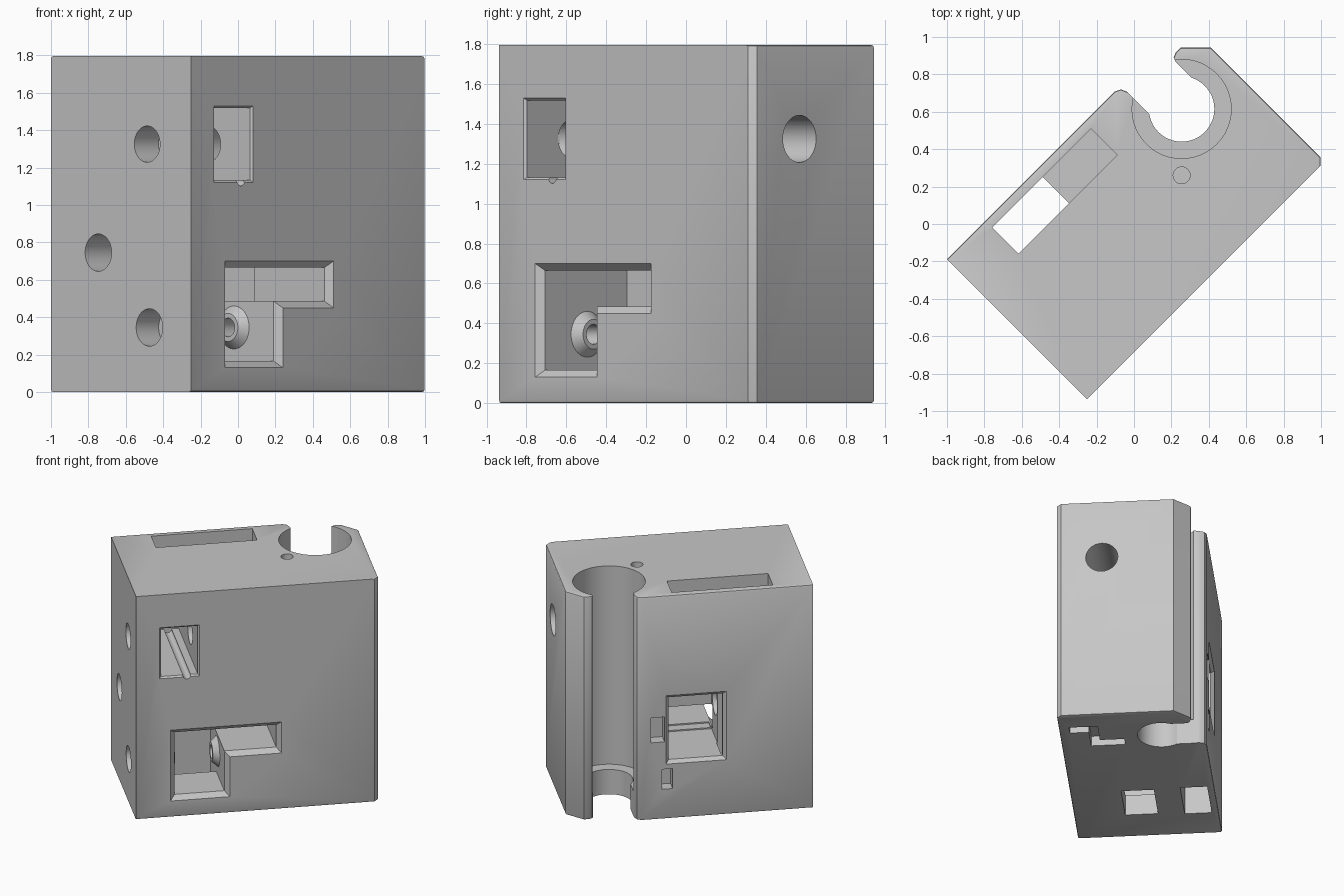
import bpy, bmesh, math
from mathutils import Matrix, Vector

if "Cube" in bpy.data.objects:
    bpy.data.objects.remove(bpy.data.objects["Cube"], do_unlink=True)

H = 1.795
LEFT, RIGHT, FRONT, BACK = -0.84, 0.958, -0.485, 0.573
TURN = Matrix.Rotation(math.radians(45), 4, "Z")

grey = bpy.data.materials.new("light grey plastic")
grey.use_nodes = True
grey.diffuse_color = (0.57, 0.57, 0.57, 1)
grey.node_tree.nodes["Principled BSDF"].inputs["Base Color"].default_value = grey.diffuse_color


def make(name, bm):
    bmesh.ops.recalc_face_normals(bm, faces=bm.faces)
    mesh = bpy.data.meshes.new(name)
    bm.to_mesh(mesh)
    bm.free()
    mesh.materials.append(grey)
    ob = bpy.data.objects.new(name, mesh)
    bpy.context.collection.objects.link(ob)
    return ob


def loft(rings, closed=False):
    """Skin a list of equal point loops; cap the ends unless closed."""
    bm = bmesh.new()
    loops = [[bm.verts.new(p) for p in ring] for ring in rings]
    n = len(loops[0])
    pairs = list(zip(loops, loops[1:])) + ([(loops[-1], loops[0])] if closed else [])
    for a, b in pairs:
        for i in range(n):
            bm.faces.new((a[i], a[(i + 1) % n], b[(i + 1) % n], b[i]))
    if not closed:
        bm.faces.new(loops[0])
        bm.faces.new(loops[-1])
    return bm


def circle(axis, centre, r, n=48):
    pts = []
    for i in range(n):
        a = 2 * math.pi * i / n
        c, s = r * math.cos(a), r * math.sin(a)
        off = {"u": (0, c, s), "v": (c, 0, s), "z": (c, s, 0)}[axis]
        pts.append(Vector(centre) + Vector(off))
    return pts


cutters = []


def cut(bm):
    ob = make("cutter", bm)
    ob.hide_render = True
    cutters.append(ob)


def cut_box(u0, u1, v0, v1, z0, z1):
    cut(loft([[(u0, v0, z), (u1, v0, z), (u1, v1, z), (u0, v1, z)] for z in (z0, z1)]))


def cut_round(axis, centre, r, length):
    step = Vector({"u": (length, 0, 0), "v": (0, length, 0), "z": (0, 0, length)}[axis])
    cut(loft([circle(axis, centre, r), circle(axis, Vector(centre) + step, r)]))


def cut_window(u0, u1, z0, z1, face, inner, c=0.035):
    """Rectangular opening in a front or back face, with a chamfered mouth."""
    d = 1 if inner > face else -1
    rings = []
    for v, i in ((face - d * c, -c), (face + d * c, c), (inner, c)):
        rings.append([(u0 + i, v, z0 + i), (u1 - i, v, z0 + i),
                      (u1 - i, v, z1 - i), (u0 + i, v, z1 - i)])
    cut(loft(rings))


# Body: clamp outline with a slotted arm, extruded and chamfered
outline = [(LEFT, FRONT), (0.926, FRONT), (RIGHT, -0.453), (RIGHT, 0.375),
           (0.843, 0.49), (0.805, 0.49), (0.78, 0.48), (0.77, 0.455), (0.77, 0.3),
           (0.474, 0.3), (0.474, 0.525), (0.46, 0.558), (0.43, BACK), (LEFT, BACK)]
bm = loft([[(u, v, z) for u, v in outline] for z in (0, H)])
rim = []
for e in bm.edges:
    a, b = (v.co for v in e.verts)
    mid = (a + b) / 2
    flat = abs(a.z - b.z) < 0.01
    in_slot = 0.45 < mid.x < 0.78 and mid.y < 0.5
    top_front = mid.z > 1 and mid.y < FRONT + 0.01
    if flat and mid.x > LEFT + 0.01 and not in_slot and not top_front:
        rim.append(e)
bmesh.ops.bevel(bm, geom=rim, offset=0.03, offset_type="OFFSET", segments=2,
                profile=0.5, affect="EDGES", clamp_overlap=True)
body = make("clamp_body", bm)

# Vertical bore with a ledge at its foot, and the small pilot hole
cut_round("z", (0.615, 0.255, 0.2), 0.265, 2)
cut_round("z", (0.615, 0.255, -0.1), 0.175, 0.5)
cut_round("z", (0.364, 0.004, 1.4), 0.045, 0.6)

# Top slot, partly open right through to the underside
cut_box(-0.55, 0.198, 0.325, 0.523, 0.475, 2)
cut_box(-0.55, -0.168, 0.325, 0.523, -0.1, 0.6)

# Upper front pocket with a grooved floor
cut_window(-0.667, -0.37, 1.12, 1.53, FRONT, 0.42, 0.012)
cut_round("v", (-0.463, -0.6, 1.13), 0.028, 1.0)

# Lower L-shaped front opening
cut_window(-0.585, 0.238, 0.45, 0.7, FRONT, 0.13)
cut_window(-0.585, -0.146, 0.13, 0.7, FRONT, 0.13)
cut_box(-0.168, 0.203, 0.0, 0.5, 0.475, 0.665)
cut_box(-0.53, -0.18, -0.11, 0.13, -0.1, 0.3)

# Back opening and the two small notches beside it
cut_window(-0.2, 0.25, 0.44, 0.99, BACK, 0.08, 0.025)
cut_box(0.26, 0.36, 0.48, 0.7, 0.62, 0.82)
cut_box(0.2, 0.28, 0.48, 0.7, 0.24, 0.4)

# Screw holes along the length
cut_round("u", (-1, -0.153, 1.325), 0.097, 1.5)
cut_round("u", (0.2, -0.153, 1.325), 0.118, 1)
cut_round("u", (-1, 0.216, 0.745), 0.1, 1.2)
cut_round("u", (-1, -0.17, 0.345), 0.1, 0.33)
cut_round("u", (-0.8, -0.15, 0.345), 0.05, 0.85)

# Stepped recess in the underside
for u0, u1, v0, v1 in ((0.7, 0.78, -0.41, -0.2), (0.54, 0.72, -0.27, -0.2),
                       (0.5, 0.58, -0.27, -0.02)):
    cut_box(u0, u1, v0, v1, -0.1, 0.08)

for ob in cutters:
    mod = body.modifiers.new("cut", "BOOLEAN")
    mod.operation = "DIFFERENCE"
    mod.solver = "EXACT"
    mod.object = ob
bpy.context.view_layer.update()
deps = bpy.context.evaluated_depsgraph_get()
carved = bpy.data.meshes.new_from_object(body.evaluated_get(deps))
body.modifiers.clear()
body.data = carved
for ob in cutters:
    bpy.data.objects.remove(ob, do_unlink=True)

# Conical bosses around the screw hole inside the L opening
parts = [body]
for name, wall, d in (("left_boss", -0.55, 1), ("right_boss", -0.181, -1)):
    sections = ((-0.01, 0.05), (-0.01, 0.115), (0.0, 0.115), (0.045, 0.075), (0.045, 0.05))
    rings = [circle("u", (wall + d * s, -0.15, 0.345), r) for s, r in sections]
    parts.append(make(name, loft(rings, closed=True)))

for ob in parts:
    ob.data.transform(TURN)
    bpy.ops.object.select_all(action="DESELECT")
    ob.select_set(True)
    bpy.context.view_layer.objects.active = ob
    bpy.ops.object.shade_smooth_by_angle(angle=math.radians(25))
